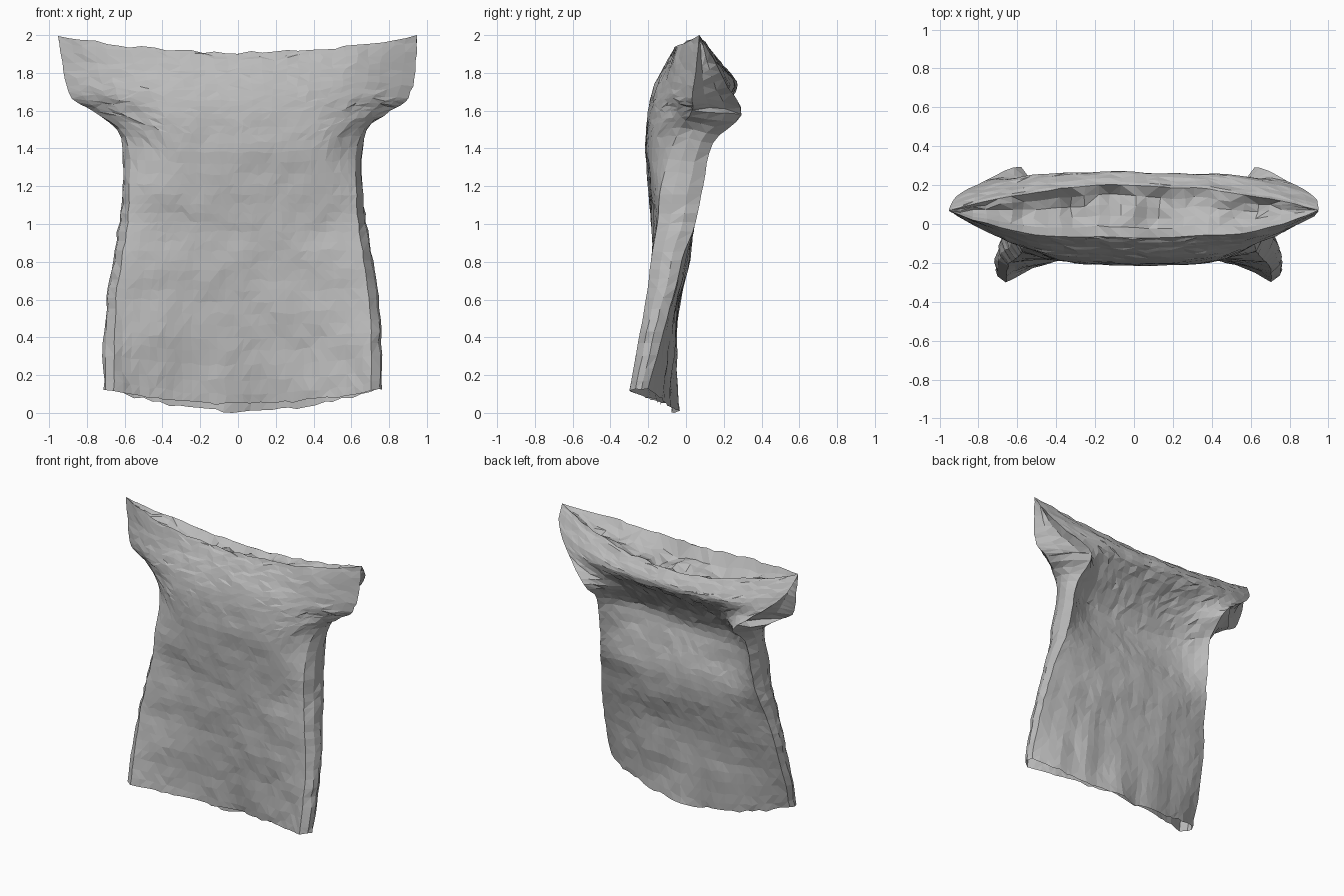
import bpy, bmesh, random
from mathutils import Vector, noise

random.seed(4)
cube = bpy.data.objects.get("Cube")
if cube:
    bpy.data.objects.remove(cube)

cloth = bpy.data.materials.new("grey_cloth")
cloth.use_nodes = True
GREY = (0.5, 0.5, 0.5, 1)
cloth.diffuse_color = GREY
cloth.node_tree.nodes["Principled BSDF"].inputs["Base Color"].default_value = GREY

# Sheet outlines, neck to hem:
# half width, centre z, edge z, centre y, edge y, curve power
FRONT = [
    (.95, 1.90, 1.99, -.07, .07, 3),
    (.93, 1.81, 1.80, -.12, .05, 3),
    (.89, 1.70, 1.66, -.17, .03, 3),
    (.79, 1.58, 1.59, -.205, .03, 3),
    (.62, 1.42, 1.46, -.215, -.05, 4),
    (.60, 1.20, 1.20, -.20, -.13, 4),
    (.61, 1.00, 1.00, -.18, -.15, 3),
    (.64, .80, .80, -.17, -.185, 2),
    (.67, .58, .60, -.16, -.21, 2),
    (.68, .32, .36, -.14, -.25, 2),
    (.68, .04, .11, -.11, -.30, 2),
]
BACK = [
    (.95, 1.82, 1.99, .20, .07, 2),
    (.92, 1.74, 1.87, .265, .14, 2),
    (.78, 1.67, 1.72, .24, .22, 4),
    (.60, 1.54, 1.57, .10, .29, 4),
    (.60, 1.36, 1.42, -.02, .14, 4),
    (.61, 1.18, 1.20, -.01, .09, 4),
    (.63, 1.00, 1.00, .03, .05, 4),
    (.67, .80, .80, .02, -.02, 3),
    (.70, .57, .60, -.04, -.07, 3),
    (.72, .30, .36, -.05, -.13, 2),
    (.72, .00, .12, -.05, -.20, 2),
]
COLS, STEPS, SLEEVE_ROW, FOLDS = 30, 4, 3, 5


def station(rows, t):
    """Smoothly blend the outline rows at position t."""
    i = min(int(t), len(rows) - 2)
    f = t - i
    pick = lambda k: rows[max(0, min(len(rows) - 1, k))]
    out = []
    for a, b, c, d in zip(pick(i - 1), pick(i), pick(i + 1), pick(i + 2)):
        out.append(b + .5 * f * (c - a + f * (2 * a - 5 * b + 4 * c - d
                                              + f * (3 * (b - c) + d - a))))
    return out


def crumple(p, amount):
    """Fold and wrinkle the cloth."""
    low = max(0, 1 - p.z / .9)
    big = noise.noise(Vector((p.x * 3, p.y * 2, p.z * 4)))
    small = noise.noise(Vector((p.x * 9, p.y * 5, p.z * 9)))
    pleat = noise.noise(Vector((p.x * 6, p.y, p.z * .8)))
    p.y += amount * (.014 * big + .007 * small + .025 * low * pleat)
    p.x += random.uniform(-.009, .009) * amount
    p.z += random.uniform(-.009, .009) * amount
    return p


bm = bmesh.new()


def quad(a, b, c, d):
    """Split a patch into two triangles along a varied diagonal."""
    tris = ((a, b, c), (a, c, d)) if random.random() < .5 else ((a, b, d), (b, c, d))
    for t in tris:
        if len(set(t)) == 3:
            bm.faces.new(t)


def sheet(rows, ends=None):
    grid = []
    for r in range((len(rows) - 1) * STEPS + 1):
        w, zc, ze, yc, ye, power = station(rows, r / STEPS)
        lean = .025 * min(1, r / (4 * STEPS))
        line = []
        for k in range(COLS + 1):
            u = 2 * k / COLS - 1
            if ends and r == 0 and k in (0, COLS):
                line.append(ends[k])
                continue
            e = abs(u) ** power
            p = Vector((u * w + lean, yc + (ye - yc) * e, zc + (ze - zc) * u * u))
            line.append(bm.verts.new(crumple(p, 1 - .5 * abs(u) ** 8)))
        grid.append(line)
    return grid


def skin(grid, flip=False):
    for r0, r1 in zip(grid, grid[1:]):
        for k in range(len(r0) - 1):
            f = (r0[k], r1[k], r1[k + 1], r0[k + 1])
            quad(*(f[::-1] if flip else f))


# Front and back panels share the two shoulder tips
front = sheet(FRONT)
back = sheet(BACK, front[0])
skin(front)
skin(back, True)

# Side gussets: rounded on the body, tucked inward at the sleeve openings
for k, sign in ((0, -1), (COLS, 1)):
    gusset = [[front[0][k]] * 4]
    for r in range(1, len(front)):
        a, b = front[r][k], back[r][k]
        push = .03 if r >= SLEEVE_ROW * STEPS else -.05
        line = [a]
        for f in (1 / 3, 2 / 3):
            p = a.co.lerp(b.co, f)
            p.x += sign * push
            line.append(bm.verts.new(crumple(p, .6)))
        gusset.append(line + [b])
    skin(gusset, sign < 0)

# Crumpled neck folds sunk between the front and back rims
neck = [back[0]]
for step in range(1, FOLDS):
    f = step / FOLDS
    line = [front[0][0]]
    for k in range(1, COLS):
        u = 2 * k / COLS - 1
        p = back[0][k].co.lerp(front[0][k].co, f)
        p.z += (1 - u ** 4) * (.07 * noise.noise(p * 6) - .3 * f * (1 - f))
        line.append(bm.verts.new(crumple(p, 1)))
    neck.append(line + [front[0][COLS]])
skin(neck + [front[0]])

low = min(v.co.z for v in bm.verts)
for v in bm.verts:
    v.co.z -= low

mesh = bpy.data.meshes.new("draped_top")
bm.to_mesh(mesh)
bm.free()
mesh.materials.append(cloth)
bpy.context.collection.objects.link(bpy.data.objects.new("draped_top", mesh))
